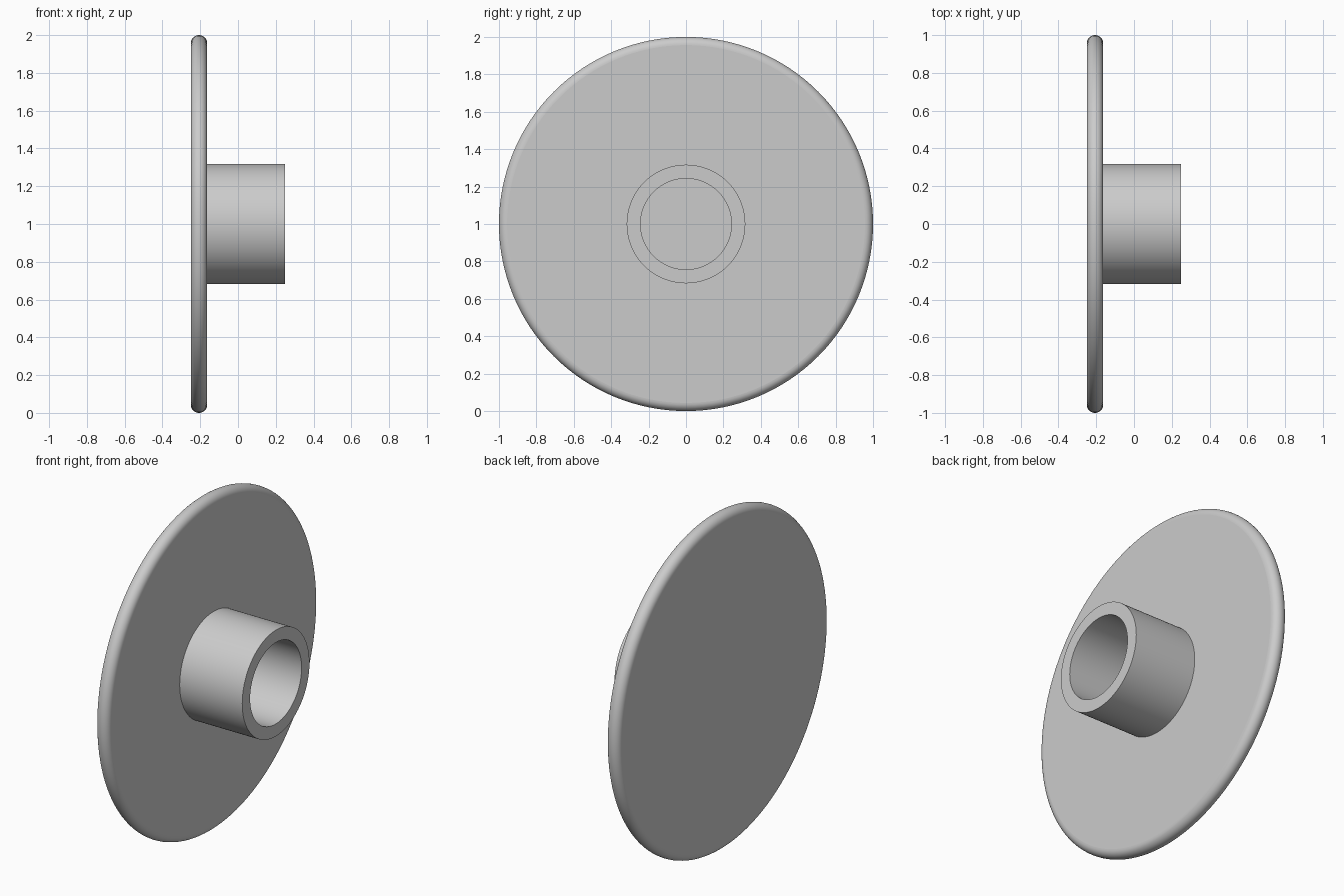
import bpy, bmesh, math

cube = bpy.data.objects.get("Cube")
if cube:
    bpy.data.objects.remove(cube, do_unlink=True)

SEGMENTS = 128
CENTRE_Z = 1.0
BACK, FACE, TIP = -0.25, -0.163, 0.25   # stations along the x axis
DISC_R, HUB_R, BORE_R = 1.0, 0.317, 0.243

grey = bpy.data.materials.new("plain grey")
grey.use_nodes = True
colour = (0.6, 0.6, 0.6, 1)
grey.diffuse_color = colour
grey.node_tree.nodes["Principled BSDF"].inputs["Base Color"].default_value = colour


def lathe(name, profile):
    """Revolve (x, radius) points about the x axis."""
    bm = bmesh.new()
    verts = [bm.verts.new((x, 0, r)) for x, r in profile]
    edges = [bm.edges.new(pair) for pair in zip(verts, verts[1:])]
    bmesh.ops.spin(bm, geom=verts + edges, cent=(0, 0, 0), axis=(1, 0, 0),
                   angle=math.tau, steps=SEGMENTS, use_duplicate=False)
    bmesh.ops.remove_doubles(bm, verts=bm.verts, dist=1e-5)
    bmesh.ops.recalc_face_normals(bm, faces=bm.faces)
    mesh = bpy.data.meshes.new(name)
    bm.to_mesh(mesh)
    bm.free()
    mesh.materials.append(grey)
    obj = bpy.data.objects.new(name, mesh)
    obj.location.z = CENTRE_Z
    bpy.context.collection.objects.link(obj)
    bpy.ops.object.select_all(action="DESELECT")
    obj.select_set(True)
    bpy.context.view_layer.objects.active = obj
    bpy.ops.object.shade_smooth_by_angle(angle=math.radians(30))
    # keep the end faces perfectly flat
    for face in mesh.polygons:
        if abs(face.normal.x) > 0.999:
            face.use_smooth = False
    return obj


# disc with a fully rounded rim
mid, rim = (BACK + FACE) / 2, (FACE - BACK) / 2
arc = [math.pi * i / 16 for i in range(17)]
lathe("disc", [(BACK, 0)]
      + [(mid - rim * math.cos(a), DISC_R - rim + rim * math.sin(a)) for a in arc]
      + [(FACE, 0)])

# hollow hub, closed at the bottom by the disc
lathe("hub", [(FACE, HUB_R), (TIP, HUB_R), (TIP, BORE_R), (FACE, BORE_R)])
